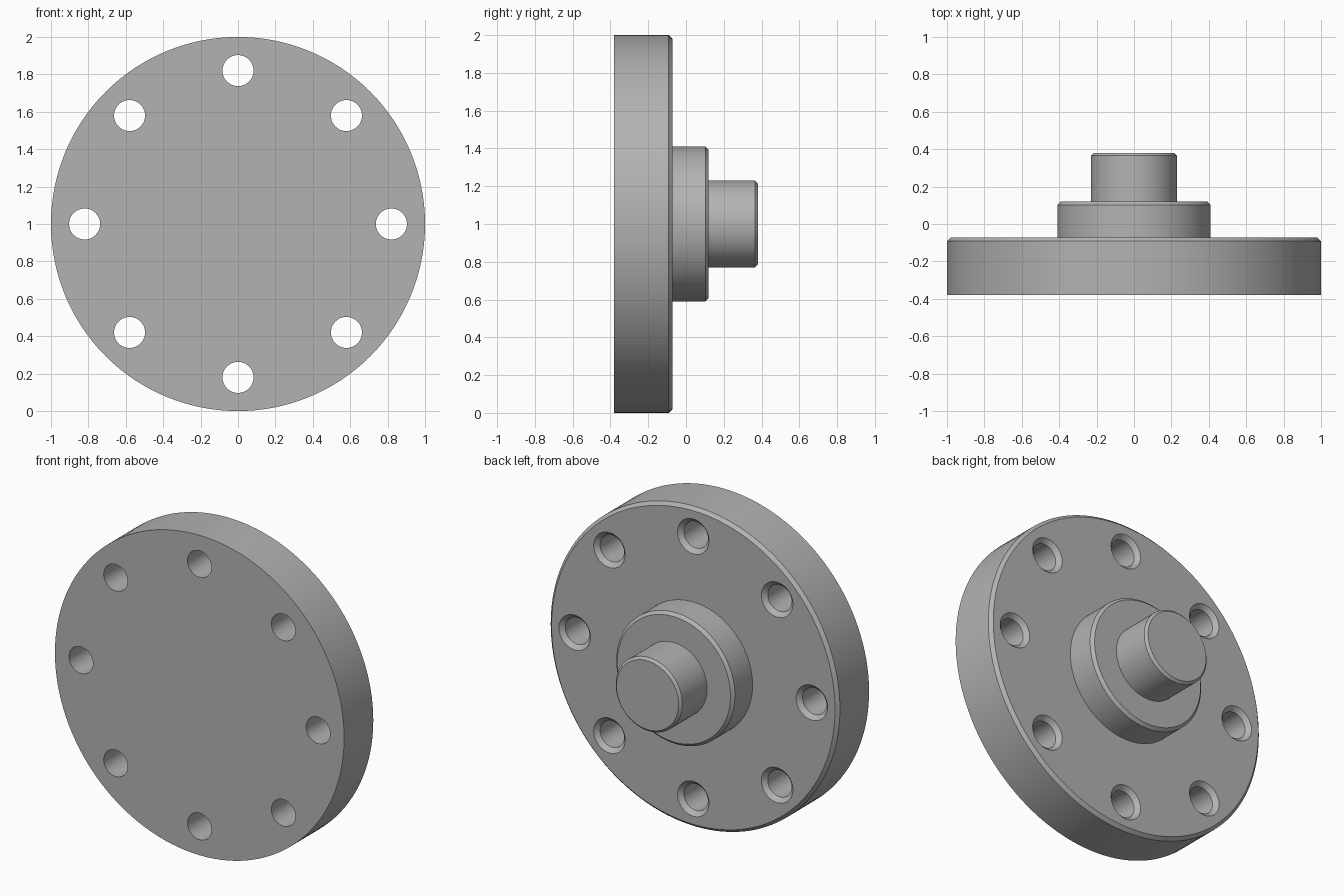
import bpy, bmesh, math
from math import cos, sin, pi

cube = bpy.data.objects.get("Cube")
if cube:
    bpy.data.objects.remove(cube, do_unlink=True)

steel = bpy.data.materials.new("steel_grey")
steel.use_nodes = True
colour = (0.45, 0.45, 0.45, 1)
steel.diffuse_color = colour
steel.node_tree.nodes["Principled BSDF"].inputs["Base Color"].default_value = colour


def lathe(name, profile, segments, cx=0.0, cz=1.0):
    """Closed solid turned around a y-parallel axis; profile is (radius, y)."""
    bm = bmesh.new()
    rings = []
    for r, y in profile:
        rings.append([bm.verts.new((cx + r * cos(2 * pi * i / segments), y,
                                    cz + r * sin(2 * pi * i / segments)))
                      for i in range(segments)])
    for a, b in zip(rings, rings[1:]):
        for i in range(segments):
            j = (i + 1) % segments
            bm.faces.new((a[i], a[j], b[j], b[i]))
    bm.faces.new(rings[0])
    bm.faces.new(rings[-1])
    bmesh.ops.recalc_face_normals(bm, faces=bm.faces)
    mesh = bpy.data.meshes.new(name)
    bm.to_mesh(mesh)
    bm.free()
    mesh.materials.append(steel)
    obj = bpy.data.objects.new(name, mesh)
    bpy.context.collection.objects.link(obj)
    return obj


# Stepped body: flange plate, hub and shaft, each with a chamfered rear rim
FRONT, PLATE, HUB, SHAFT = -0.38, -0.072, 0.12, 0.38
profile = [(1.0, FRONT)]
for radius, back, chamfer in ((1.0, PLATE, 0.02), (0.41, HUB, 0.018), (0.23, SHAFT, 0.015)):
    if radius < 1:
        profile.append((radius, profile[-1][1]))
    profile += [(radius, back - chamfer), (radius - chamfer, back)]
flange = lathe("stepped_flange", profile, 128)

# Eight bolt holes, countersunk at the rear
HOLE, SINK, EXTRA = 0.083, 0.026, 0.05
hole_profile = [(HOLE, FRONT - EXTRA), (HOLE, PLATE - SINK),
                (HOLE + SINK, PLATE), (HOLE + SINK, PLATE + EXTRA)]
bpy.context.view_layer.objects.active = flange
for k in range(8):
    angle = k * pi / 4
    cutter = lathe("bolt_hole_cutter", hole_profile, 48,
                   0.82 * cos(angle), 1 + 0.82 * sin(angle))
    cutter.hide_render = True
    mod = flange.modifiers.new("bolt_hole", "BOOLEAN")
    mod.operation = "DIFFERENCE"
    mod.solver = "EXACT"
    mod.object = cutter
    bpy.ops.object.modifier_apply(modifier=mod.name)
    bpy.data.objects.remove(cutter, do_unlink=True)

# Smooth round walls, crisp chamfers
bpy.ops.object.select_all(action="DESELECT")
flange.select_set(True)
bpy.ops.object.shade_smooth_by_angle(angle=math.radians(30))
